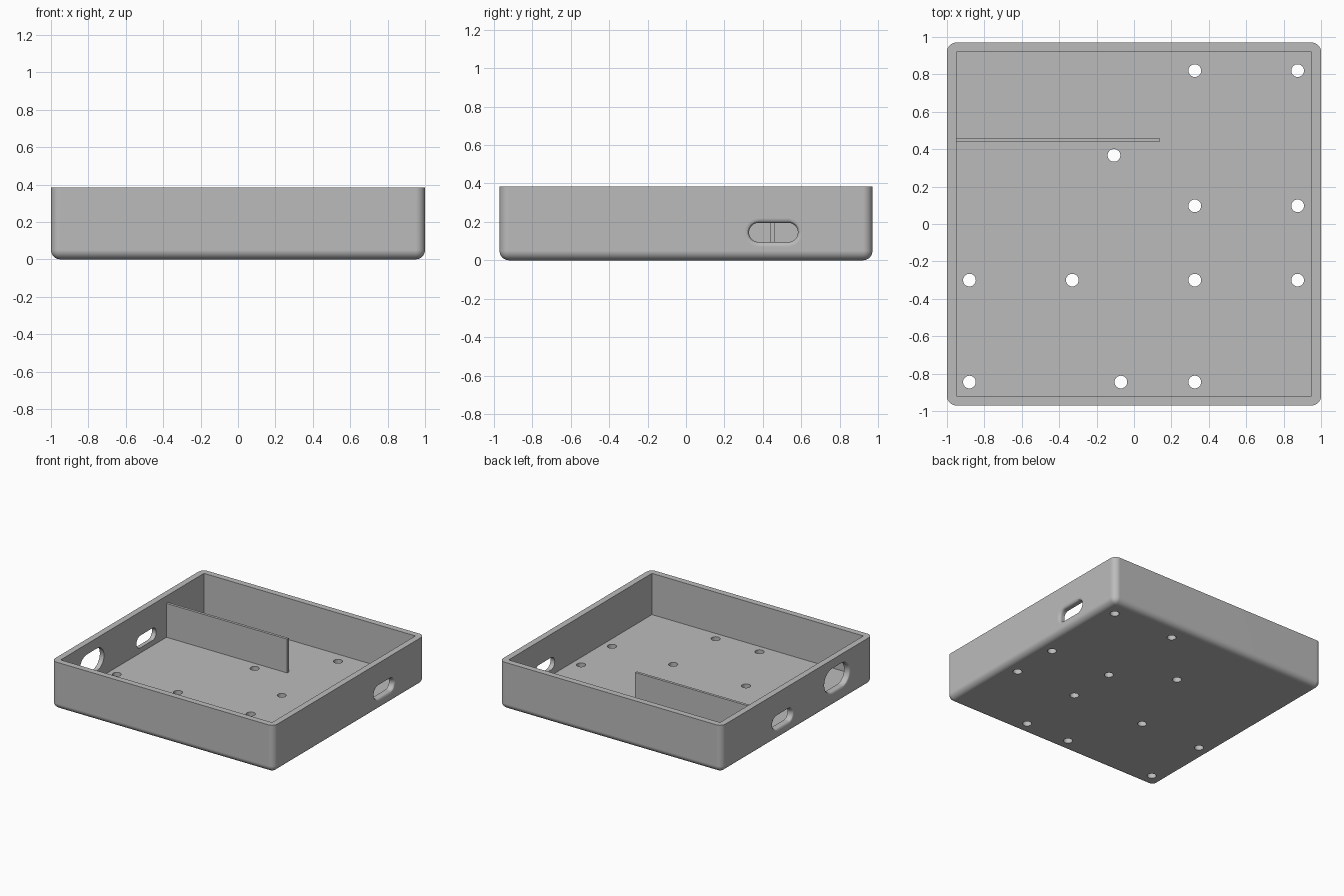
import bpy, bmesh, math
from mathutils import Matrix, Vector

if "Cube" in bpy.data.objects:
    bpy.data.objects.remove(bpy.data.objects["Cube"])

HX, HY, H, WALL, ROUND = 1.0, 0.97, 0.385, 0.05, 0.05

grey = bpy.data.materials.new("plain grey")
grey.use_nodes = True
colour = (0.5, 0.5, 0.5, 1)
grey.diffuse_color = colour
grey.node_tree.nodes["Principled BSDF"].inputs["Base Color"].default_value = colour


def add_object(name, bm):
    bmesh.ops.recalc_face_normals(bm, faces=bm.faces)
    mesh = bpy.data.meshes.new(name)
    bm.to_mesh(mesh)
    bm.free()
    mesh.materials.append(grey)
    obj = bpy.data.objects.new(name, mesh)
    bpy.context.collection.objects.link(obj)
    return obj


def block(low, high):
    bm = bmesh.new()
    low, high = Vector(low), Vector(high)
    place = Matrix.Translation((low + high) / 2) @ Matrix.Diagonal((*(high - low), 1))
    bmesh.ops.create_cube(bm, size=1, matrix=place)
    return bm


def cut(target, cutter):
    cutter.hide_render = True
    mod = target.modifiers.new("cut", 'BOOLEAN')
    mod.operation = 'DIFFERENCE'
    mod.solver = 'EXACT'
    mod.object = cutter
    bpy.context.view_layer.objects.active = target
    bpy.ops.object.modifier_apply(modifier=mod.name)
    bpy.data.objects.remove(cutter)


def slot_cutter(side, y, z, half_width, half_height, fillet=0.025):
    """Rounded slot through a side wall, flaring out to a filleted mouth."""
    rings = [(-0.02, fillet)]
    for i in range(7):
        a = math.pi / 2 * i / 6
        rings.append((fillet * math.sin(a), fillet * (1 - math.cos(a))))
    rings = [rings[0]] + [(d, fillet - math.sqrt(max(0, fillet**2 - (fillet - d)**2)))
                          for d, _ in rings[1:]]
    rings.append((0.08, 0))
    bm = bmesh.new()
    loops = []
    for depth, grow in rings:
        loop = []
        for end in (1, -1):
            for i in range(17):
                a = math.pi * (i / 16 - 0.5)
                r = half_height + grow
                py = end * (half_width - half_height + r * math.cos(a))
                pz = end * r * math.sin(a)
                loop.append(bm.verts.new((side * (HX - depth), y + py, z + pz)))
        loops.append(loop)
    for a, b in zip(loops, loops[1:]):
        for i in range(len(a)):
            j = (i + 1) % len(a)
            bm.faces.new((a[i], a[j], b[j], b[i]))
    bm.faces.new(loops[0])
    bm.faces.new(loops[-1])
    return add_object("slot_cutter", bm)


# Outer shell: rounded upright corners and bottom edge, sharp rim
bm = block((-HX, -HY, 0), (HX, HY, H))
edges = [e for e in bm.edges if not all(v.co.z > H - 0.01 for v in e.verts)]
bmesh.ops.bevel(bm, geom=edges, offset=ROUND, segments=8, profile=0.5, affect='EDGES')
tray = add_object("tray", bm)

# Square-cornered cavity
cut(tray, add_object("cavity", block((WALL - HX, WALL - HY, WALL), (HX - WALL, HY - WALL, H + 0.1))))

# Cable openings in the side walls
cut(tray, slot_cutter(1, 0.455, 0.145, 0.127, 0.05))
cut(tray, slot_cutter(-1, 0.18, 0.142, 0.127, 0.05))
cut(tray, slot_cutter(-1, -0.518, 0.21, 0.155, 0.09))

# Screw holes through the floor
holes = [(x, y) for x in (0.325, 0.875) for y in (0.82, 0.097, -0.3)]
holes += [(-0.88, -0.3), (-0.33, -0.3), (-0.107, 0.367)]
holes += [(x, -0.845) for x in (-0.88, -0.07, 0.325)]
bm = bmesh.new()
for x, y in holes:
    bmesh.ops.create_cone(bm, cap_ends=True, segments=32, radius1=0.034, radius2=0.034,
                          depth=0.2, matrix=Matrix.Translation((x, y, 0.03)))
cut(tray, add_object("screw_holes", bm))

# Smooth fillets with clean flat walls
bpy.ops.object.select_all(action='DESELECT')
tray.select_set(True)
bpy.context.view_layer.objects.active = tray
bpy.ops.object.shade_smooth_by_angle(angle=math.radians(30))
tray.modifiers.new("flat walls", 'WEIGHTED_NORMAL').keep_sharp = True

# Thin divider standing on the floor
add_object("divider", block((-0.96, 0.438, 0.04), (0.135, 0.46, 0.325)))
